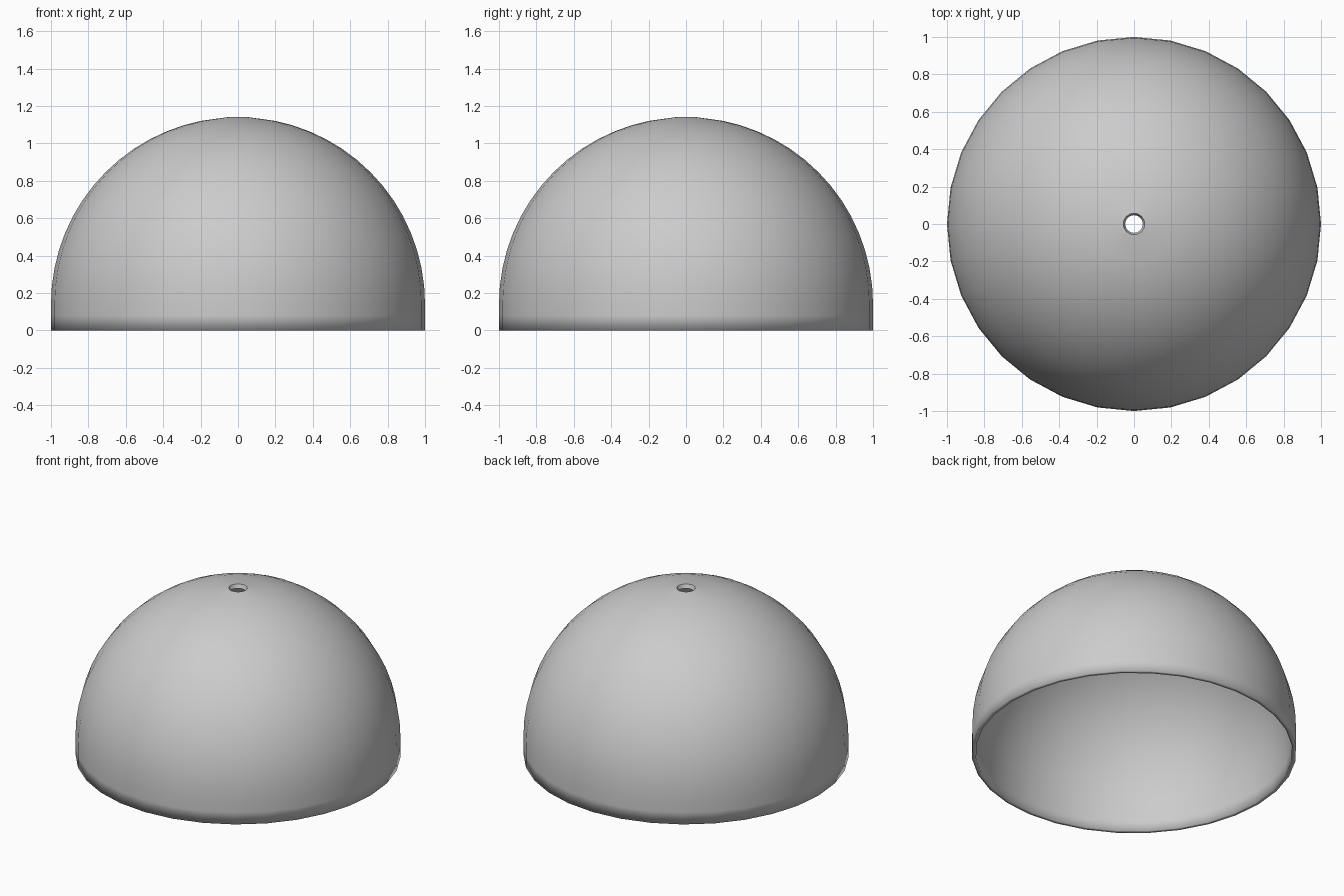
import bpy
import bmesh
from math import sin, cos, pi

cube = bpy.data.objects.get("Cube")
if cube:
    bpy.data.objects.remove(cube, do_unlink=True)

SEGMENTS = 32
RINGS = 16
SKIRT = 0.14      # height of the straight band under the dome
HOLE = 0.057      # radius of the opening at the crown
WALL = 0.025


def shell_profile(radius, hole):
    """Straight skirt, quarter circle, slightly raised crown edge."""
    points = [(radius, 0), (radius, 0.08)]
    for i in range(RINGS - 1):
        a = i * pi / 2 / RINGS
        points.append((radius * cos(a), SKIRT + radius * sin(a)))
    points.append((hole, SKIRT + radius))
    return points


# Closed wall section: up the outside, down the inside
outer = shell_profile(1, HOLE)
inner = shell_profile(1 - WALL, HOLE - 0.01)
profile = outer + inner[::-1]

# Revolve the section
bm = bmesh.new()
rings = []
for r, z in profile:
    rings.append([bm.verts.new((r * cos(2 * pi * s / SEGMENTS),
                                r * sin(2 * pi * s / SEGMENTS), z))
                  for s in range(SEGMENTS)])
for low, high in zip(rings, rings[1:] + rings[:1]):
    for s in range(SEGMENTS):
        n = (s + 1) % SEGMENTS
        bm.faces.new((low[s], low[n], high[n], high[s])).smooth = True

# Crisp edges around the crown opening
for ring in (rings[len(outer) - 1], rings[len(outer)]):
    for s in range(SEGMENTS):
        bm.edges.get((ring[s], ring[(s + 1) % SEGMENTS])).smooth = False

mesh = bpy.data.meshes.new("dome_shade")
bm.to_mesh(mesh)
bm.free()
dome = bpy.data.objects.new("dome_shade", mesh)
bpy.context.collection.objects.link(dome)
